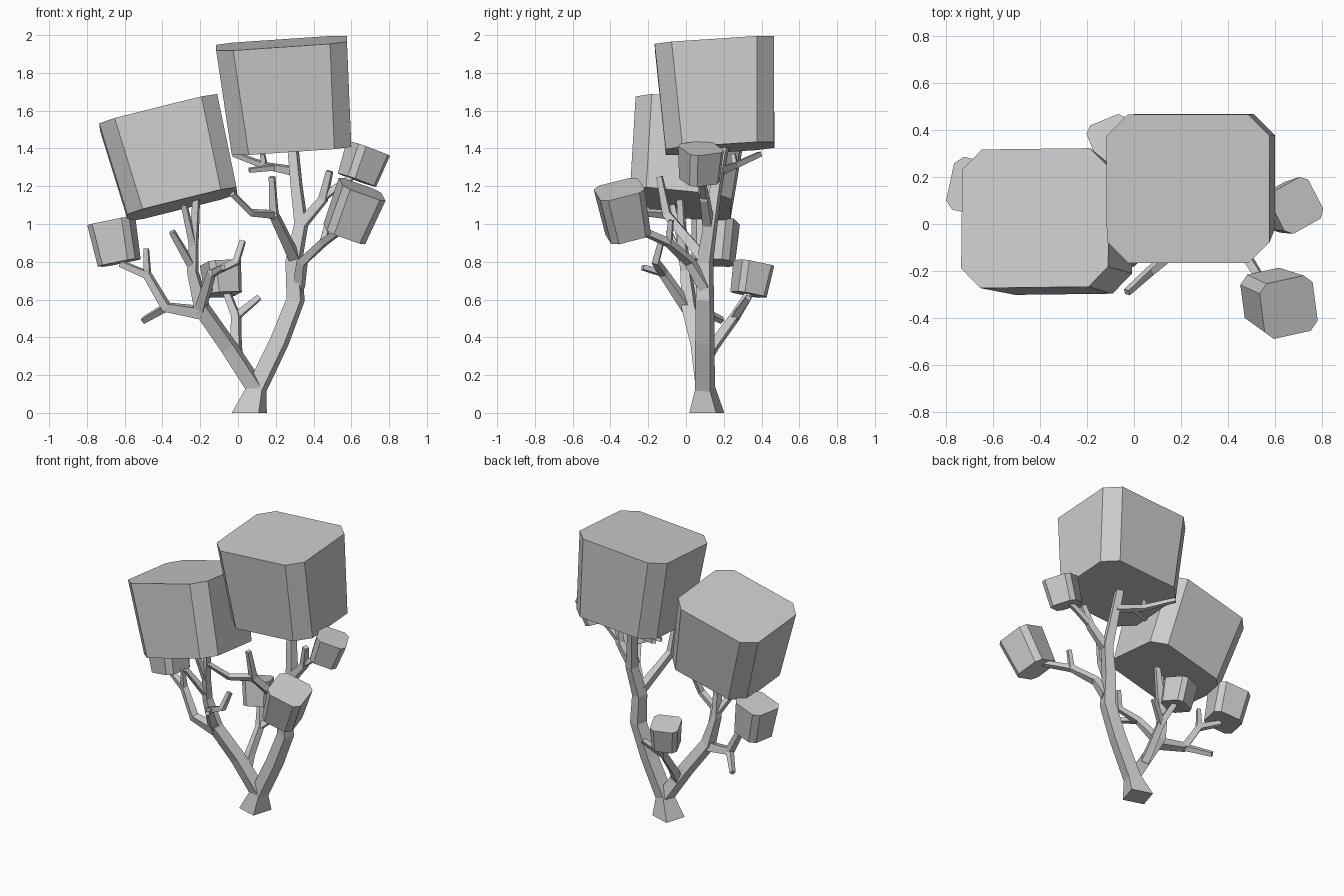
import bpy, bmesh, math
from mathutils import Vector, Matrix

if "Cube" in bpy.data.objects:
    bpy.data.objects.remove(bpy.data.objects["Cube"])


def finish(bm, name):
    bmesh.ops.recalc_face_normals(bm, faces=bm.faces)
    mesh = bpy.data.meshes.new(name)
    bm.to_mesh(mesh)
    bm.free()
    bpy.context.collection.objects.link(bpy.data.objects.new(name, mesh))


def loft(bm, rings):
    rows = [[bm.verts.new(p) for p in ring] for ring in rings]
    n = len(rows[0])
    for a, b in zip(rows, rows[1:]):
        for i in range(n):
            j = (i + 1) % n
            bm.faces.new((a[i], a[j], b[j], b[i]))
    bm.faces.new(rows[0][::-1])
    bm.faces.new(rows[-1])


def tubes(name, paths):
    """Four-sided tapering branches; each point is x, y, z, radius."""
    bm = bmesh.new()
    for path in paths:
        pts = [Vector(p[:3]) for p in path]
        rings = []
        for i, p in enumerate(pts):
            before = (p - pts[i - 1]).normalized() if i else Vector()
            after = (pts[i + 1] - p).normalized() if i < len(pts) - 1 else Vector()
            t = (before + after).normalized()
            if p.z == 0:
                t = Vector((0, 0, 1))
            a = Vector((0, 1, 0)).cross(t).normalized()
            b = t.cross(a)
            angles = [math.radians(28 + 90 * k) for k in range(4)]
            rings.append([p + path[i][3] * (math.cos(g) * a + math.sin(g) * b) for g in angles])
        loft(bm, rings)
    finish(bm, name)


def leaf_block(name, top, bottom, half_top, half_bottom, chamfer, normal, yaw=0):
    """Tapered box with its upright edges cut off, tilted along normal."""
    rot = Vector((0, 0, 1)).rotation_difference(Vector(normal)).to_matrix() @ Matrix.Rotation(math.radians(yaw), 3, 'Z')
    rings = []
    for centre, (x, y) in ((bottom, half_bottom), (top, half_top)):
        c = chamfer
        outline = [(x - c, -y), (x, c - y), (x, y - c), (x - c, y),
                   (c - x, y), (-x, y - c), (-x, c - y), (c - x, -y)]
        rings.append([Vector(centre) + rot @ Vector((px, py, 0)) for px, py in outline])
    bm = bmesh.new()
    loft(bm, rings)
    finish(bm, name)


def small_block(name, centre, half, height, normal, yaw):
    n = Vector(normal).normalized() * height / 2
    c = Vector(centre)
    leaf_block(name, c + n, c - n, (half, half), (half * .9, half * .9), half * .3, normal, yaw)


# Trunk with flared foot, running into the right-hand stem
tubes("trunk", [[(.06, .11, 0, .105), (.1, .1, .13, .06), (.22, .1, .38, .058), (.305, .1, .6, .055),
                 (.295, .1, .8, .05), (.335, .13, 1.0, .042), (.31, .16, 1.2, .036), (.29, .2, 1.42, .033)]])

# Left-hand stem
tubes("left_stem", [[(.1, .1, .12, .055), (-.05, .07, .35, .052), (-.19, .02, .55, .05),
                     (-.24, 0, .75, .034), (-.235, -.02, .9, .03), (-.22, -.03, 1.14, .022)]])

# Branches growing from the right-hand stem
tubes("right_branches", [
    [(.32, .1, .66, .038), (.34, .02, .8, .032), (.45, -.09, .9, .026), (.56, -.27, .98, .022)],
    [(.45, -.09, .9, .022), (.48, -.08, 1.02, .018)],
    [(.33, .12, .99, .036), (.45, .1, 1.13, .03), (.485, .07, 1.28, .022)],
    [(.44, .1, 1.13, .025), (.53, .09, 1.2, .022), (.62, .08, 1.26, .02)],
    [(.3, .09, .82, .038), (.19, -.1, 1.05, .03), (.18, -.14, 1.25, .02)],
    [(.19, -.1, 1.05, .026), (.07, -.2, 1.06, .022), (-.03, -.29, 1.16, .018)],
    [(.3, .18, 1.28, .03), (.14, .26, 1.31, .022), (-.02, .39, 1.37, .018)],
    [(.2, .23, 1.3, .02), (.06, .19, 1.285, .016)],
    [(.14, .26, 1.31, .02), (.13, .25, 1.37, .016)],
])

# Branches growing from the left-hand stem
tubes("left_branches", [
    [(-.19, .02, .53, .042), (-.38, .05, .56, .034), (-.48, .08, .73, .028), (-.62, .13, .79, .022)],
    [(-.48, .08, .73, .024), (-.485, .07, .87, .016)],
    [(-.38, .05, .56, .026), (-.5, .19, .49, .02)],
    [(-.235, -.02, .88, .025), (-.285, -.07, 1.1, .02)],
    [(-.24, 0, .77, .028), (-.35, -.09, .96, .02)],
    [(-.2, .01, .55, .036), (-.14, -.12, .74, .028), (-.01, -.16, .8, .025), (.025, -.13, .91, .02)],
    [(-.13, -.12, .74, .024), (-.08, -.23, .77, .018)],
])

# Thin back branch
tubes("back_branches", [
    [(0, .1, .28, .036), (-.01, .15, .36, .034), (-.01, .26, .51, .03), (-.06, .34, .64, .024)],
    [(-.01, .26, .51, .026), (.11, .33, .61, .02)],
])

# Two large crowns
leaf_block("upper_crown", (.23, .15, 1.957), (.283, .18, 1.4), (.347, .316), (.317, .288), .09, (-.068, -.066, 1))
leaf_block("left_crown", (-.42, .025, 1.59), (-.295, -.03, 1.105), (.322, .296), (.298, .27), .085, (-.25, .1, 1))

# Four small leaf clumps
small_block("left_clump", (-.65, .15, .905), .115, .225, (-.19, .06, 1), -12)
small_block("front_clump", (.61, -.33, 1.065), .122, .26, (.4, -.2, 1), 10)
small_block("right_clump", (.66, .075, 1.317), .1, .18, (.36, .05, 1), 28)
small_block("back_clump", (-.085, .345, .71), .092, .17, (-.1, .17, 1), 22)
